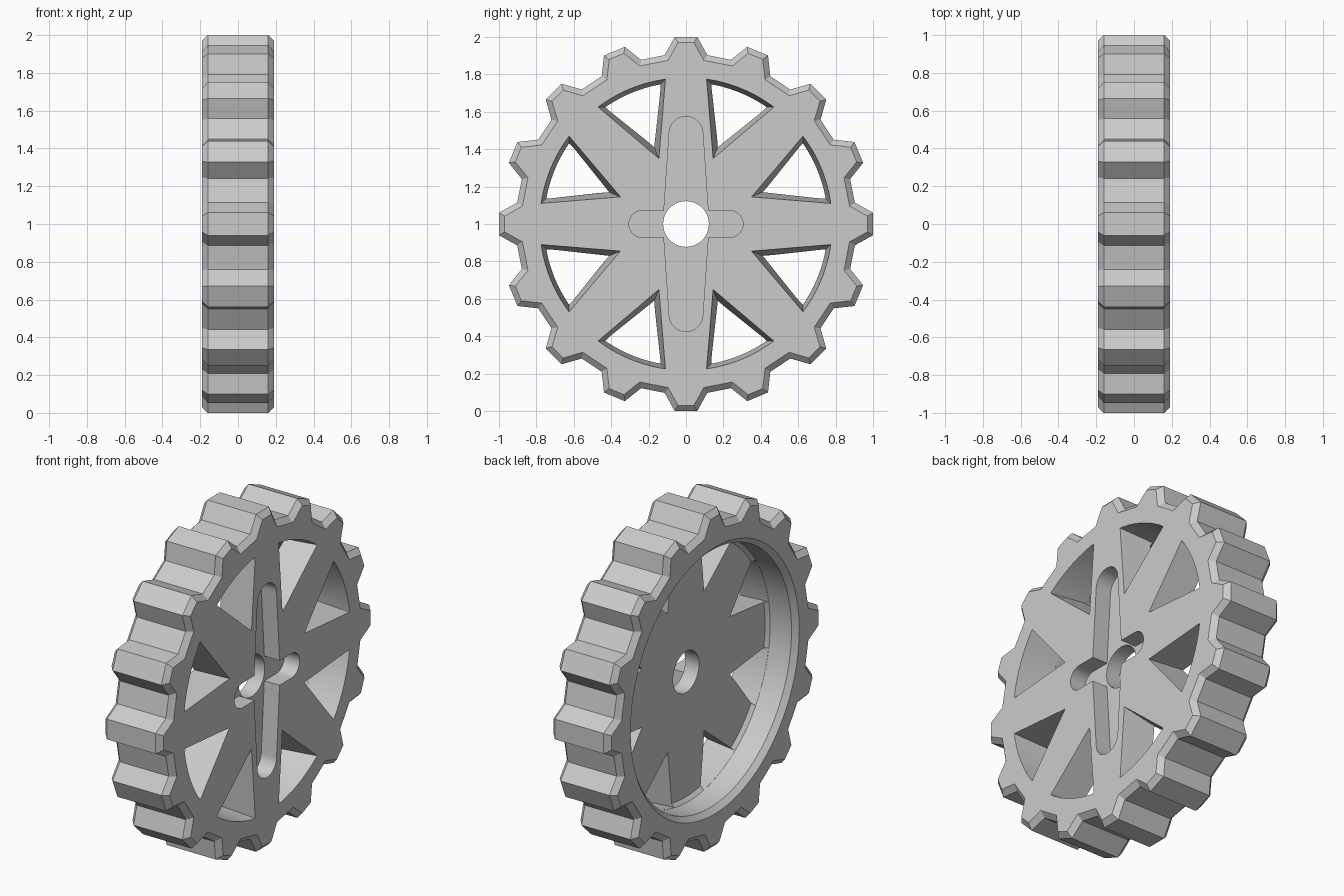
import bpy, bmesh
from math import sin, cos, radians, pi, tau

if "Cube" in bpy.data.objects:
    bpy.data.objects.remove(bpy.data.objects["Cube"], do_unlink=True)

HALF = 0.19      # half the wheel width
BEVEL = 0.03     # chamfer on the outer edges
TEETH = 16

grey = bpy.data.materials.new("plain grey")
grey.use_nodes = True
grey.diffuse_color = (0.6, 0.6, 0.6, 1)
grey.node_tree.nodes["Principled BSDF"].inputs["Base Color"].default_value = (0.6, 0.6, 0.6, 1)


def polar(r, deg):
    """Point in the wheel plane (y, z), measured from straight up."""
    return r * sin(radians(deg)), r * cos(radians(deg))


def circle(r, n=96):
    return [polar(r, 360 * i / n) for i in range(n)]


def loft(name, sections):
    """Closed solid through outlines [(x, [(y, z), ...]), ...] along the axle."""
    bm = bmesh.new()
    rings = [[bm.verts.new((x, y, z + 1)) for y, z in pts] for x, pts in sections]
    for a, b in zip(rings, rings[1:]):
        for i in range(len(a)):
            j = (i + 1) % len(a)
            bm.faces.new((a[i], a[j], b[j], b[i]))
    bm.faces.new(rings[0])
    bm.faces.new(rings[-1])
    bmesh.ops.recalc_face_normals(bm, faces=bm.faces)
    mesh = bpy.data.meshes.new(name)
    bm.to_mesh(mesh)
    bm.free()
    mesh.materials.append(grey)
    obj = bpy.data.objects.new(name, mesh)
    bpy.context.collection.objects.link(obj)
    return obj


def gear_outline(tip_r, tip_deg, root_r, root_deg):
    pitch = 360 / TEETH
    pts = []
    for i in range(TEETH):
        for r, a in ((tip_r, -tip_deg), (tip_r, tip_deg),
                     (root_r, root_deg), (root_r, pitch - root_deg)):
            pts.append(polar(r, i * pitch + a))
    return pts


# Toothed wheel blank with chamfered faces
full = gear_outline(1.002, 3.45, 0.91, 7.2)
inset = gear_outline(0.971, 2.5, 0.88, 6.2)
wheel = loft("toothed_wheel", [(-HALF, inset), (BEVEL - HALF, full),
                               (HALF - BEVEL, full), (HALF, inset)])

# Open cavity on one side, chamfered at its mouth and floor
cutters = [loft("cavity_cutter", [(-0.25, circle(0.85)), (-0.16, circle(0.76)),
                                  (-0.02, circle(0.76)), (0, circle(0.74))])]

# Axle hole
cutters.append(loft("axle_cutter", [(-0.3, circle(0.122, 64)), (0.3, circle(0.122, 64))]))


# Tapered windows between the eight spokes
def window(middle, apex_r, arc_r, half_deg, steps=12):
    arc = [polar(arc_r, middle - half_deg + 2 * half_deg * i / steps) for i in range(steps + 1)]
    return [polar(apex_r, middle)] + arc


for k in range(8):
    mid = 22.5 + 45 * k
    cutters.append(loft(f"window_cutter_{k}", [(-0.03, window(mid, 0.455, 0.758, 12.0)),
                                               (HALF, window(mid, 0.379, 0.782, 14.4)),
                                               (0.25, window(mid, 0.358, 0.789, 15.1))]))


# Cross-shaped recess: two short straight arms, two long tapered arms
def arm_end(length, r, facing, steps=16):
    cy, cz = (length - r) * cos(facing), (length - r) * sin(facing)
    angles = [facing - pi / 2 + pi * i / steps for i in range(steps + 1)]
    return [(cy + r * cos(a), cz + r * sin(a)) for a in angles]


cross = []
for k in range(4):
    cross += arm_end(*((0.305, 0.073) if k % 2 == 0 else (0.575, 0.09)), k * tau / 4)
    cross.append((0.118 * (1, -1, -1, 1)[k], 0.073 * (1, 1, -1, -1)[k]))
cutters.append(loft("recess_cutter", [(0.09, cross), (0.25, cross)]))

# Cut everything out and tidy up
bpy.ops.object.select_all(action="DESELECT")
wheel.select_set(True)
bpy.context.view_layer.objects.active = wheel
for cutter in cutters:
    cutter.hide_render = True
    mod = wheel.modifiers.new(cutter.name, "BOOLEAN")
    mod.operation = "DIFFERENCE"
    mod.solver = "EXACT"
    mod.object = cutter
    bpy.ops.object.modifier_apply(modifier=mod.name)
    bpy.data.objects.remove(cutter, do_unlink=True)
bpy.ops.object.shade_smooth_by_angle(angle=radians(25))
